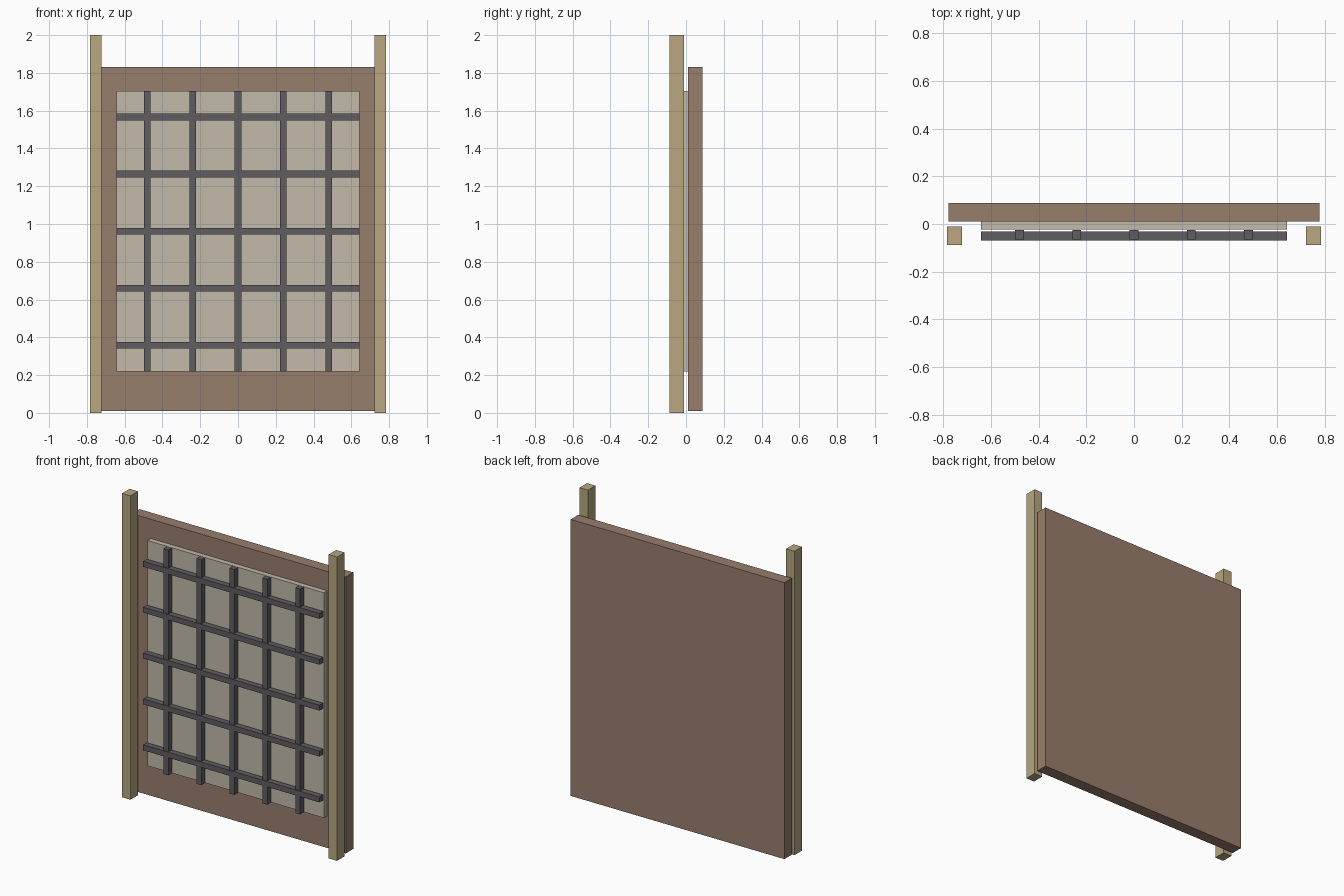
import bpy

if "Cube" in bpy.data.objects:
    bpy.data.objects.remove(bpy.data.objects["Cube"])


def material(name, rgb):
    m = bpy.data.materials.new(name)
    m.diffuse_color = (*rgb, 1)
    m.use_nodes = True
    m.node_tree.nodes["Principled BSDF"].inputs["Base Color"].default_value = m.diffuse_color
    return m


def box(name, x, y, z, mat):
    """Box from (min, max) ranges on each axis."""
    bpy.ops.mesh.primitive_cube_add(
        size=1, location=[(r[0] + r[1]) / 2 for r in (x, y, z)])
    ob = bpy.context.object
    ob.name = name
    ob.scale = [r[1] - r[0] for r in (x, y, z)]
    bpy.ops.object.transform_apply(location=False, rotation=False, scale=True)
    ob.data.materials.append(mat)
    return ob


brown = material("brown_wood", (0.31, 0.21, 0.15))
tan = material("tan_wood", (0.48, 0.39, 0.22))
pale = material("pale_pane", (0.54, 0.49, 0.40))
iron = material("dark_iron", (0.12, 0.11, 0.12))

# Backing board and pale pane
box("back_board", (-0.778, 0.778), (0.01, 0.088), (0.01, 1.83), brown)
box("pane", (-0.642, 0.642), (-0.024, 0.012), (0.22, 1.703), pale)

# Side posts
for side, s in (("left", -1), ("right", 1)):
    box(side + "_post", sorted((s * 0.722, s * 0.783)),
        (-0.088, -0.01), (0, 2), tan)

# Bar lattice: horizontals sit slightly ahead of the verticals
for i in range(5):
    x = (i - 2) * 0.24
    box(f"vertical_bar_{i + 1}", (x - 0.018, x + 0.018),
        (-0.064, -0.026), (0.22, 1.703), iron)
    z = 0.962 + (i - 2) * 0.302
    box(f"horizontal_bar_{i + 1}", (-0.642, 0.642),
        (-0.07, -0.032), (z - 0.018, z + 0.018), iron)
